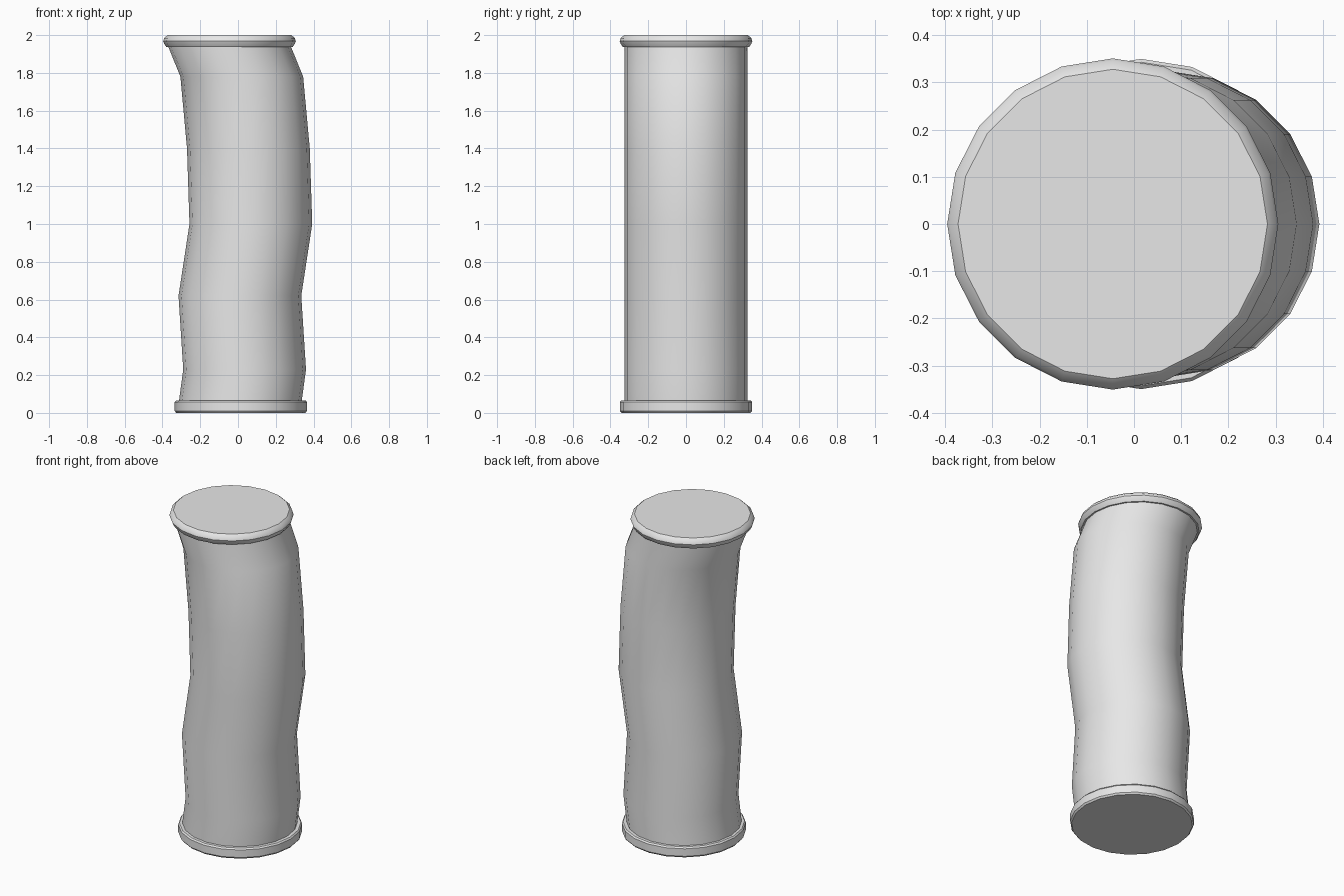
import bpy, bmesh, math

cube = bpy.data.objects.get("Cube")
if cube:
    bpy.data.objects.remove(cube, do_unlink=True)

grey = bpy.data.materials.new("light_grey")
grey.use_nodes = True
grey.diffuse_color = (0.8, 0.8, 0.8, 1)
grey.node_tree.nodes["Principled BSDF"].inputs["Base Color"].default_value = (0.8, 0.8, 0.8, 1)

SIDES = 20


def loft(name, rings):
    """Closed tube through rings of (centre x, z, radius)."""
    bm = bmesh.new()
    loops = []
    for cx, z, r in rings:
        angles = [math.tau * i / SIDES for i in range(SIDES)]
        loops.append([bm.verts.new((cx + r * math.cos(a), r * math.sin(a), z)) for a in angles])
    for low, high in zip(loops, loops[1:]):
        for i in range(SIDES):
            j = (i + 1) % SIDES
            bm.faces.new((low[i], low[j], high[j], high[i]))
    bm.faces.new(loops[0][::-1])
    bm.faces.new(loops[-1])
    mesh = bpy.data.meshes.new(name)
    bm.to_mesh(mesh)
    bm.free()
    mesh.materials.append(grey)
    obj = bpy.data.objects.new(name, mesh)
    bpy.context.collection.objects.link(obj)
    bpy.ops.object.select_all(action="DESELECT")
    obj.select_set(True)
    bpy.context.view_layer.objects.active = obj
    bpy.ops.object.shade_smooth_by_angle(angle=math.radians(35))
    return obj


# Wavy column body: centre drifts sideways with height
path = [(0.012, 0.03), (0.012, 0.06), (0.035, 0.23), (0.01, 0.62), (0.068, 1.0),
        (0.055, 1.4), (0.02, 1.78), (-0.045, 1.94), (-0.045, 1.96)]
loft("column_body", [(x, z, 0.325) for x, z in path])

# Rounded rims at both ends
base = [(0, 0.342), (0.01, 0.35), (0.057, 0.35), (0.066, 0.343)]
loft("base_rim", [(0.015, z, r) for z, r in base])

top = [(1.938, 0.335), (1.955, 0.346), (1.968, 0.351), (1.984, 0.346), (2.0, 0.328)]
loft("top_rim", [(-0.045, z, r) for z, r in top])
